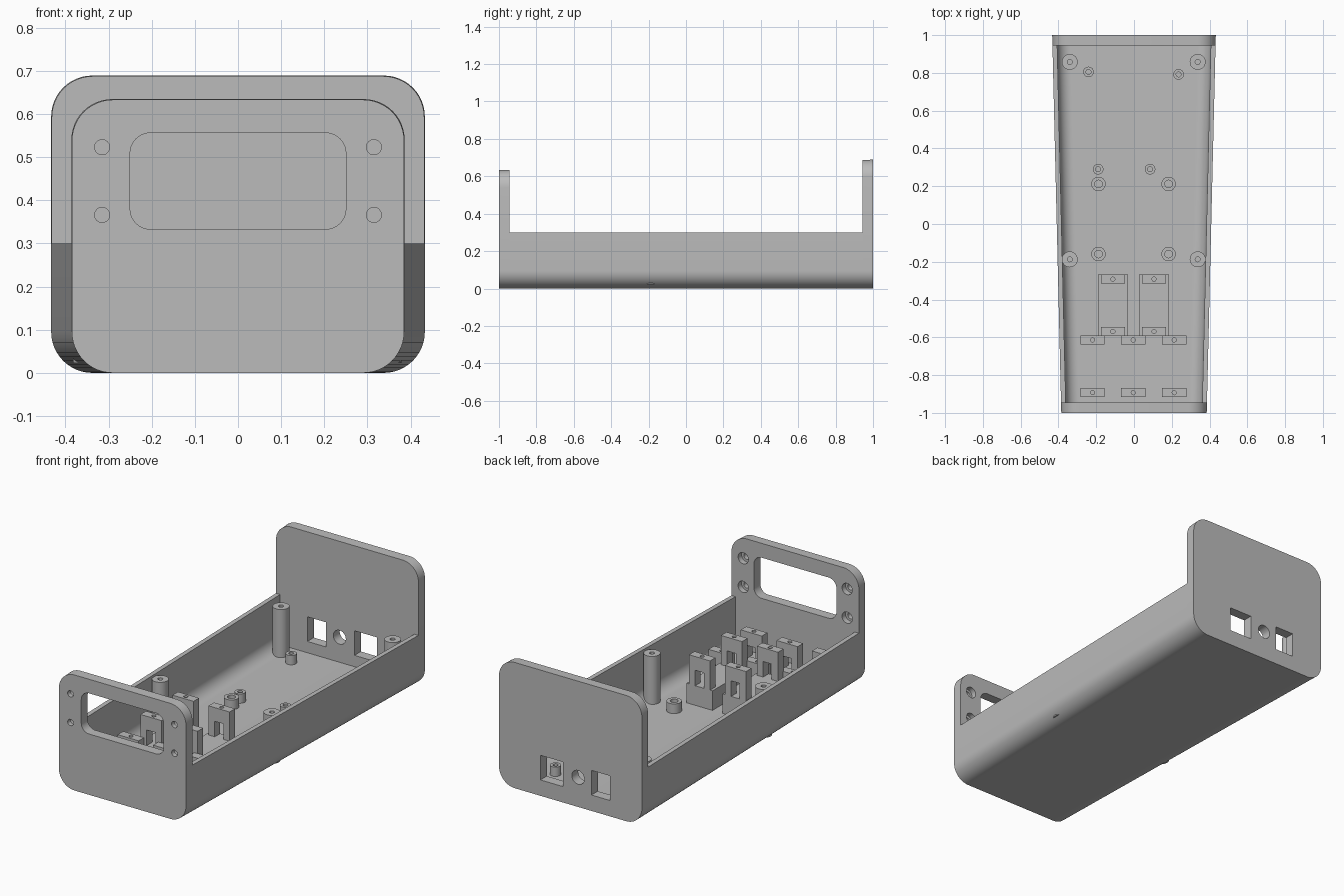
import bpy, bmesh, math
from mathutils import Matrix, Vector

cube = bpy.data.objects.get("Cube")
if cube:
    bpy.data.objects.remove(cube, do_unlink=True)

grey = bpy.data.materials.new("plain_grey")
grey.use_nodes = True
GREY = (0.5, 0.5, 0.5, 1)
grey.diffuse_color = GREY
grey.node_tree.nodes["Principled BSDF"].inputs["Base Color"].default_value = GREY

RADIUS, WALL, RIM, FLOOR = 0.095, 0.025, 0.3, 0.025
PANEL = 0.945   # inner face of both end panels


def finish(name, bm):
    bmesh.ops.recalc_face_normals(bm, faces=bm.faces)
    mesh = bpy.data.meshes.new(name)
    bm.to_mesh(mesh)
    bm.free()
    mesh.materials.append(grey)
    obj = bpy.data.objects.new(name, mesh)
    bpy.context.collection.objects.link(obj)
    return obj


def activate(obj):
    bpy.ops.object.select_all(action='DESELECT')
    obj.select_set(True)
    bpy.context.view_layer.objects.active = obj


def smooth(obj):
    activate(obj)
    bpy.ops.object.shade_smooth_by_angle(angle=math.radians(35))


def cut(obj, cutters):
    for cutter in cutters:
        cutter.hide_render = True
        mod = obj.modifiers.new("cut", 'BOOLEAN')
        mod.operation, mod.solver, mod.object = 'DIFFERENCE', 'EXACT', cutter
        activate(obj)
        bpy.ops.object.modifier_apply(modifier=mod.name)
        bpy.data.objects.remove(cutter, do_unlink=True)


def half_width(y):
    return 0.409 + 0.024 * y


def height(y):
    return 0.661 + 0.028 * y


def arc(cx, cz, r, start, end, steps=12):
    return [(cx + r * math.cos(math.radians(start + (end - start) * i / steps)),
             cz + r * math.sin(math.radians(start + (end - start) * i / steps)))
            for i in range(steps + 1)]


def rounded(x0, x1, z0, z1, r):
    return (arc(x1 - r, z0 + r, r, -90, 0) + arc(x1 - r, z1 - r, r, 0, 90)
            + arc(x0 + r, z1 - r, r, 90, 180) + arc(x0 + r, z0 + r, r, 180, 270))


def panel_section(y):
    w = half_width(y)
    return rounded(-w, w, 0, height(y), RADIUS)


def tub_section(y):
    c = half_width(y) - RADIUS
    right = [(c + RADIUS, RIM)] + arc(c, RADIUS, RADIUS, 0, -90)
    inner = [(c + RADIUS - WALL, RIM)] + arc(c, RADIUS, RADIUS - WALL, 0, -90)

    def mirrored(pts):
        return [(-x, z) for x, z in reversed(pts)]
    return right + mirrored(right) + inner_reverse(inner, mirrored)


def inner_reverse(inner, mirrored):
    return list(reversed(inner + mirrored(inner)))


def loft(name, section, y0, y1):
    bm = bmesh.new()
    a, b = [[bm.verts.new((x, y, z)) for x, z in section(y)] for y in (y0, y1)]
    for i in range(len(a)):
        j = (i + 1) % len(a)
        bm.faces.new((a[i], a[j], b[j], b[i]))
    bm.faces.new(a)
    bm.faces.new(b)
    return finish(name, bm)


def box(name, x0, x1, y0, y1, z0, z1):
    bm = bmesh.new()
    size = Matrix.Diagonal((x1 - x0, y1 - y0, z1 - z0, 1))
    mid = Vector((x0 + x1, y0 + y1, z0 + z1)) / 2
    bmesh.ops.create_cube(bm, size=1, matrix=Matrix.Translation(mid) @ size)
    return finish(name, bm)


def rod(name, centre, r, depth, along_y=False, sides=24):
    bm = bmesh.new()
    turn = Matrix.Rotation(math.pi / 2, 4, 'X') if along_y else Matrix()
    bmesh.ops.create_cone(bm, cap_ends=True, segments=sides, radius1=r, radius2=r,
                          depth=depth, matrix=Matrix.Translation(centre) @ turn)
    return finish(name, bm)


def post(name, x, y, r, hole, top, sides=24):
    # Round standoff with a blind screw hole, turned from its half profile
    base, bottom = FLOOR - 0.002, FLOOR + 0.015
    profile = [(0, base), (r, base), (r, top), (hole, top), (hole, bottom), (0, bottom)]
    bm = bmesh.new()
    verts = [bm.verts.new((px, 0, z)) for px, z in profile]
    edges = [bm.edges.new(pair) for pair in zip(verts, verts[1:])]
    bmesh.ops.spin(bm, geom=verts + edges, cent=(0, 0, 0), axis=(0, 0, 1),
                   angle=2 * math.pi, steps=sides)
    bmesh.ops.remove_doubles(bm, verts=bm.verts, dist=0.0001)
    bmesh.ops.translate(bm, verts=bm.verts, vec=(x, y, 0))
    smooth(finish(name, bm))


def bracket(name, x, y, base, top):
    # Strap block with a slot through its depth and a pin hole in the top
    block = box(name, x - 0.064, x + 0.064, y - 0.024, y + 0.024, base - 0.005, top)
    slot = box("slot_cutter", x - 0.026, x + 0.026, y - 0.05, y + 0.05, base, top - 0.075)
    pin = rod("pin_cutter", (x, y, top), 0.011, 0.12, sides=16)
    cut(block, [slot, pin])


# Tapered open tub
smooth(loft("tub", tub_section, -PANEL, PANEL))

# Front panel with display window and four counterbored screw holes
front = loft("front_panel", panel_section, -1, -PANEL)
cutters = [loft("window_cutter",
                lambda y: rounded(-0.25, 0.25, 0.333, 0.556, 0.047), -1.1, -0.85)]
for x in (-0.315, 0.315):
    for z in (0.366, 0.523):
        cutters.append(rod("screw_cutter", (x, -0.97, z), 0.0175, 0.2, True))
        cutters.append(rod("counterbore_cutter", (x, -0.945, z), 0.031, 0.06, True))
cut(front, cutters)
smooth(front)

# Back panel with two rectangular ports and one round port
back = loft("back_panel", panel_section, PANEL, 1)
cut(back, [box("port_cutter", -0.241, -0.127, 0.9, 1.1, 0.087, 0.222),
           box("port_cutter", 0.044, 0.182, 0.9, 1.1, 0.087, 0.222),
           rod("round_port_cutter", (-0.046, 0.97, 0.162), 0.038, 0.3, True)])
smooth(back)

# Tall lid posts near the side walls
for x in (-0.34, 0.337):
    for y in (-0.187, 0.858):
        post("lid_post", x, y, 0.042, 0.013, 0.288)

# Small board standoffs
for x, y in ((-0.241, 0.805), (0.236, 0.792), (-0.19, 0.29), (0.085, 0.29)):
    post("small_standoff", x, y, 0.028, 0.013, 0.076)

# Wider board standoffs with hexagonal-size sockets
for x in (-0.188, 0.183):
    for y in (-0.159, 0.212):
        post("wide_standoff", x, y, 0.038, 0.02, 0.078)

# Raised trays, each carrying two tall strap brackets
for x in (-0.112, 0.106):
    box("tray", x - 0.079, x + 0.079, -0.594, -0.268, FLOOR - 0.002, 0.132)
    for y in (-0.292, -0.569):
        bracket("tall_bracket", x, y, 0.132, 0.292)

# Two rows of low strap brackets on the floor
for x in (-0.219, -0.004, 0.213):
    for y in (-0.614, -0.893):
        bracket("low_bracket", x, y, FLOOR, 0.17)
